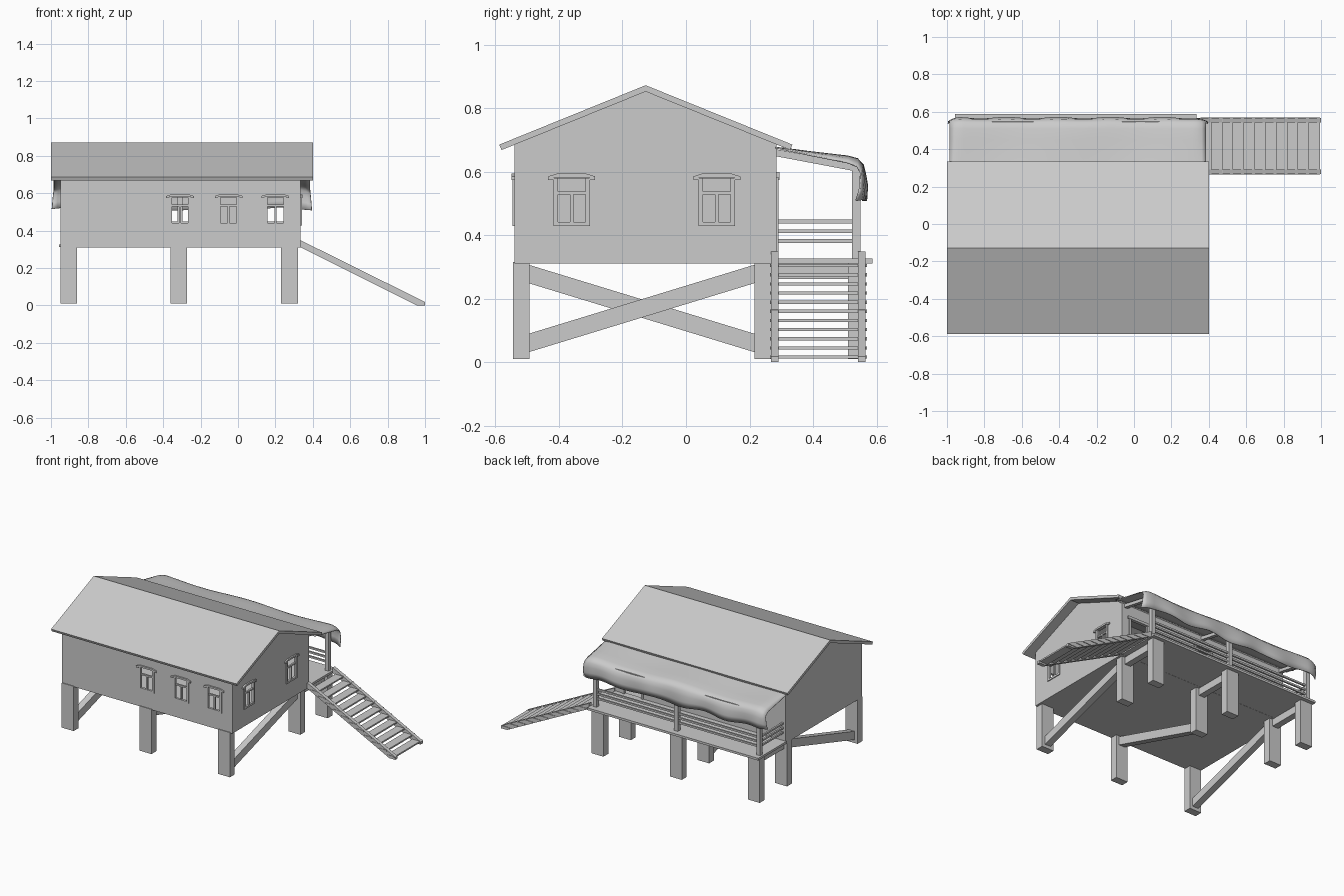
import bpy, bmesh, math
from mathutils import Matrix, Vector

if "Cube" in bpy.data.objects:
    bpy.data.objects.remove(bpy.data.objects["Cube"])


def finish(name, bm):
    bmesh.ops.recalc_face_normals(bm, faces=bm.faces)
    me = bpy.data.meshes.new(name)
    bm.to_mesh(me)
    bm.free()
    ob = bpy.data.objects.new(name, me)
    bpy.context.collection.objects.link(ob)
    return ob


def box(name, x, y, z):
    bm = bmesh.new()
    bmesh.ops.create_cube(bm, size=1)
    for v in bm.verts:
        v.co = [(r[0] + r[1]) / 2 + c * (r[1] - r[0]) for c, r in zip(v.co, (x, y, z))]
    return finish(name, bm)


def prism(name, pts, a, b, axis='x'):
    """Profile in (y,z) extruded along x, or in (x,z) extruded along y."""
    bm = bmesh.new()
    at = (lambda p, d: (d, p[0], p[1])) if axis == 'x' else (lambda p, d: (p[0], d, p[1]))
    ends = [[bm.verts.new(at(p, d)) for p in pts] for d in (a, b)]
    for e in ends:
        bm.faces.new(e)
    for i in range(len(pts)):
        j = (i + 1) % len(pts)
        bm.faces.new((ends[0][i], ends[0][j], ends[1][j], ends[1][i]))
    return finish(name, bm)


def cut(target, cutters):
    for c in cutters:
        m = target.modifiers.new("cut", 'BOOLEAN')
        m.operation, m.object, m.solver = 'DIFFERENCE', c, 'EXACT'
    dg = bpy.context.evaluated_depsgraph_get()
    me = bpy.data.meshes.new_from_object(target.evaluated_get(dg))
    target.modifiers.clear()
    target.data = me
    for c in cutters:
        bpy.data.objects.remove(c)


X0, X1, YF, YB = -0.95, 0.335, -0.54, 0.285   # house walls
MID = -0.127                                  # ridge line

# hollow house shell with gables
house = prism("house_walls", [(YF, .31), (YB, .31), (YB, .687), (MID, .855), (YF, .687)], X0, X1)
t = .012
cutters = [prism("cut_inside", [(YF + t, .322), (YB - t, .322), (YB - t, .68), (MID, .842),
                                (YF + t, .68)], X0 + t, X1 - t)]

# windows: local x along wall, local -y outward, then placed by matrix
spots = [Matrix.Translation((x, YF, 0)) for x in (-.31, -.05, .2)]
spots += [Matrix.Translation((X1, y, 0)) @ Matrix.Rotation(math.pi / 2, 4, 'Z') for y in (-.36, .097)]
spots += [Matrix.Translation((-.31, YB, 0)) @ Matrix.Rotation(math.pi, 4, 'Z')]
for m in spots:
    c = box("cut_window", (-.052, .052), (-.03, .03), (.437, .578))
    c.data.transform(m)
    cutters.append(c)
    parts = [box("window_jamb", (s * .05 - .007, s * .05 + .007), (-.006, .01), (.43, .58)) for s in (-1, 1)]
    parts += [
        box("window_sill", (-.057, .057), (-.006, .01), (.428, .441)),
        box("window_mullion", (-.005, .005), (-.003, .009), (.435, .535)),
        box("window_transom", (-.052, .052), (-.003, .009), (.528, .538)),
        prism("window_lintel", [(-.074, .574), (-.058, .574), (-.055, .582), (.055, .582), (.058, .574),
                                (.074, .574), (.074, .585), (.045, .594), (-.045, .594), (-.074, .585)],
              -.01, .008, 'y')]
    for p in parts:
        p.data.transform(m)

# doorway to the deck
cutters.append(box("cut_door", (.135, .265), (YB - .04, YB + .04), (.326, .58)))
cut(house, cutters)
for x in (.128, .272):
    box("door_jamb", (x - .008, x + .008), (YB - .01, YB + .006), (.325, .585))
box("door_lintel", (.11, .29), (YB - .01, YB + .009), (.58, .598))

# roof
prism("roof", [(MID, .872), (-.588, .685), (-.581, .668), (MID, .852), (.328, .668), (.335, .685)], -1, .4)

# stilts, diagonal braces, deck joists
for i, x in enumerate((-.905, -.317, .275)):
    for y0, y1 in ((-.545, -.493), (.215, .267), (.51, .562)):
        box("stilt", (x - .045, x + .045), (y0, y1), (.01, .315))
    za, zb = ((.03, .25), (.25, .03))[i % 2]
    prism("brace", [(-.5, za), (.22, zb), (.22, zb + .058), (-.5, za + .058)], x - .022, x + .022)
    box("deck_joist", (x - .022, x + .022), (.26, .515), (.262, .312))
    # awning post and rafter
    px = (-.93, -.31, .305)[i]
    box("awning_post", (px - .014, px + .014), (.522, .55), (.325, .62))
    prism("awning_rafter", [(.285, .648), (.55, .598), (.55, .62), (.285, .67)], px - .012, px + .012)
box("awning_beam", (-.945, .32), (.524, .548), (.607, .627))

# deck
box("deck", (-.957, X1), (.28, .588), (.311, .326))

# railings along the back and the left end
for z in (.381, .412, .443):
    box("back_rail", (-.93, .305), (.53, .542), (z - .006, z + .006))
    box("side_rail", (-.936, -.924), (.285, .536), (z - .006, z + .006))

# cloth awning: draped grid, sagging between posts and hanging over the edge
prof = [(.28, .676), (.33, .67), (.39, .662), (.45, .655), (.51, .648), (.54, .64), (.557, .62),
        (.562, .59), (.566, .555), (.562, .515)]
N = 56
bm = bmesh.new()
rows = []
for i in range(N + 1):
    u = i / N
    x = -.985 + 1.37 * u
    end = max(0, (abs(u - .5) - .455) / .045)     # 0 inside, 1 at the side edge
    row = []
    for k, (y, z) in enumerate(prof):
        v = k / (len(prof) - 1)
        hang = max(0, (v - .55) / .45)
        top = 1 - hang
        dz = -.012 * math.sin(u * math.tau) ** 2 * math.sin(v * math.pi)
        dz += .008 * hang * math.sin(u * 23) - .045 * end ** 2 * v * top
        dy = .006 * hang * math.sin(u * 31 + 1) - .03 * end ** 2 * hang
        row.append(bm.verts.new((x + math.copysign(.01, u - .5) * end * hang, y + dy, z + dz)))
    rows.append(row)
for a, b in zip(rows, rows[1:]):
    for k in range(len(prof) - 1):
        bm.faces.new((a[k], b[k], b[k + 1], a[k + 1]))
cloth = finish("awning_cloth", bm)
for p in cloth.data.polygons:
    p.use_smooth = True
m = cloth.modifiers.new("thickness", 'SOLIDIFY')
m.thickness, m.offset = .005, 0

# stairs: two sloping stringers and flat treads
for y0, y1 in ((.268, .292), (.542, .566)):
    prism("stair_stringer", [(X1, .31), (.955, 0), (1, 0), (1, .018), (X1, .348)], y0, y1, 'y')
for i in range(11):
    x = .965 - i * .058
    z = .016 + i * .0288
    box("stair_tread", (x - .029, x + .029), (.265, .57), (z - .005, z + .005))
